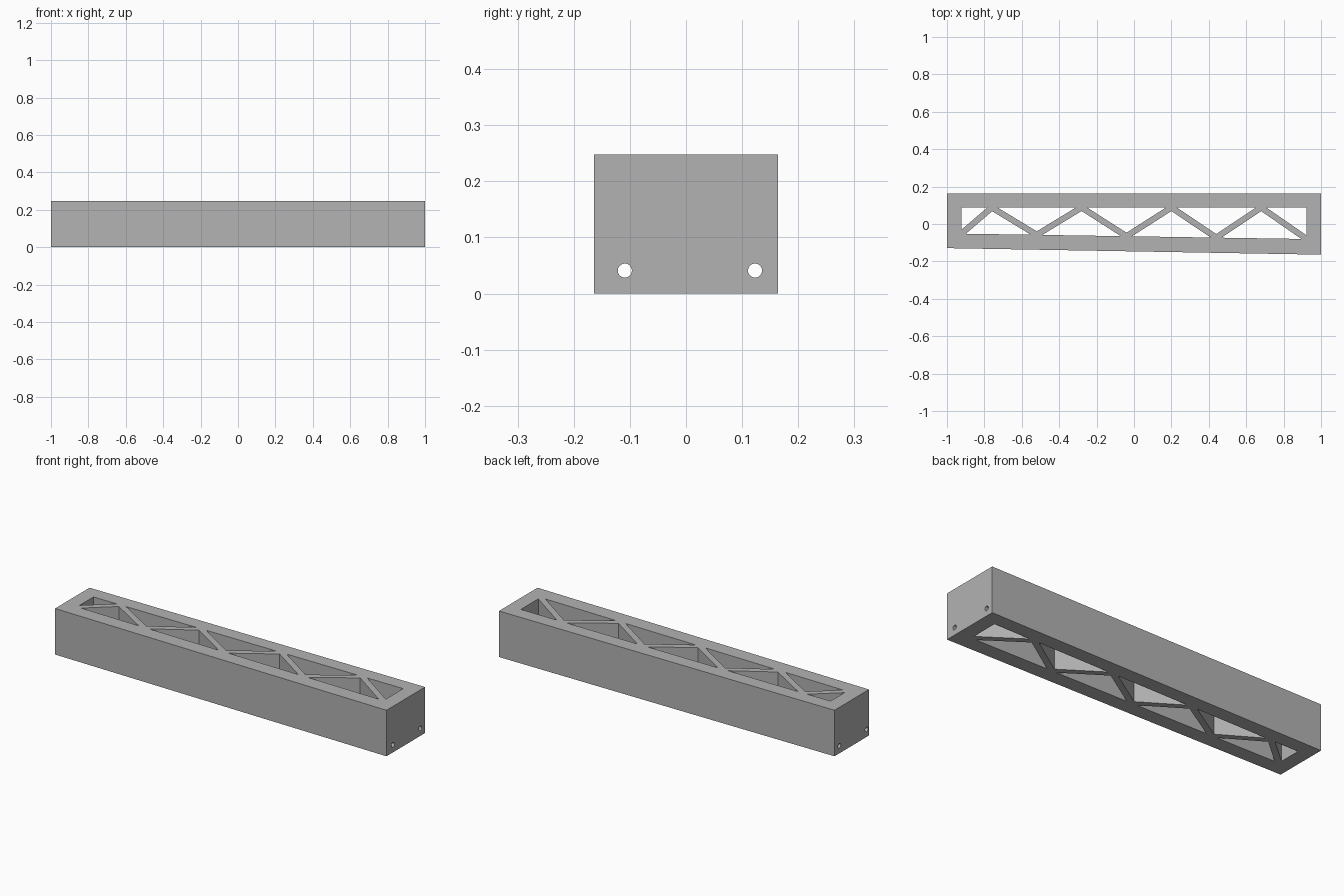
import bpy, bmesh
from mathutils import Vector
from mathutils.geometry import intersect_line_line

cube = bpy.data.objects.get("Cube")
if cube:
    bpy.data.objects.remove(cube, do_unlink=True)

HEIGHT = 0.248
BACK = 0.164            # outer back face
INNER_BACK = 0.088      # inner face of the back wall
END = 0.923             # inner face of the end walls
HALF_STRUT = 0.016

grey = bpy.data.materials.new("plain_grey")
grey.use_nodes = True
grey.diffuse_color = (0.45, 0.45, 0.45, 1)
grey.node_tree.nodes["Principled BSDF"].inputs["Base Color"].default_value = (0.45, 0.45, 0.45, 1)


def prism(name, points, z0, z1):
    """Extrude a flat outline between two heights."""
    bm = bmesh.new()
    face = bm.faces.new([bm.verts.new((p[0], p[1], z0)) for p in points])
    top = bmesh.ops.extrude_face_region(bm, geom=[face])["geom"]
    bmesh.ops.translate(bm, vec=(0, 0, z1 - z0),
                        verts=[v for v in top if isinstance(v, bmesh.types.BMVert)])
    bmesh.ops.recalc_face_normals(bm, faces=bm.faces)
    mesh = bpy.data.meshes.new(name)
    bm.to_mesh(mesh)
    bm.free()
    mesh.materials.append(grey)
    obj = bpy.data.objects.new(name, mesh)
    bpy.context.collection.objects.link(obj)
    return obj


def inset(points, amounts):
    """Move each edge of a triangle inward by its own amount."""
    pts = [Vector((x, y, 0)) for x, y in points]
    centre = sum(pts, Vector()) / 3
    lines = []
    for i, amount in enumerate(amounts):
        a, b = pts[i], pts[(i + 1) % 3]
        side = (b - a).cross(Vector((0, 0, 1))).normalized()
        if side.dot(centre - a) < 0:
            side.negate()
        lines.append((a + side * amount, b + side * amount))
    return [intersect_line_line(*lines[i - 1], *lines[i])[0] for i in range(3)]


def inner_front(x):
    """Inner face of the slanted front wall."""
    return -0.066 - 0.0155 * x


def cut(target, cutter):
    mod = target.modifiers.new(cutter.name, "BOOLEAN")
    mod.operation = "DIFFERENCE"
    mod.solver = "EXACT"
    mod.object = cutter
    cutter.hide_render = True
    cutter.hide_set(True)
    cutter.display_type = "WIRE"


# Solid beam with a slanted front face
beam = prism("truss_beam", [(-1, -0.129), (1, -BACK), (1, BACK), (-1, BACK)], 0, HEIGHT)

# Zigzag nodes alternate between the front and back walls
nodes = [(-END, inner_front(-END))]
for i in range(7):
    x = -0.76 + 0.24 * i
    nodes.append((x, INNER_BACK if i % 2 == 0 else inner_front(x)))
nodes.append((END, inner_front(END)))

# Triangular pockets leave the struts standing between them
pockets = [inset([(-END, INNER_BACK), nodes[0], nodes[1]], (0, HALF_STRUT, 0)),
           inset([(END, INNER_BACK), nodes[-1], nodes[-2]], (0, HALF_STRUT, 0))]
for a, b, c in zip(nodes, nodes[1:], nodes[2:]):
    pockets.append(inset([a, b, c], (HALF_STRUT, HALF_STRUT, 0)))
for i, points in enumerate(pockets):
    cut(beam, prism(f"pocket_cutter_{i + 1}", points, -0.1, HEIGHT + 0.1))

# Two round holes along the full length, one in each long wall
for name, y in (("front_hole_cutter", -0.109), ("back_hole_cutter", 0.123)):
    bpy.ops.mesh.primitive_cylinder_add(vertices=32, radius=0.0125, depth=2.4,
                                        location=(0, y, 0.041), rotation=(0, 1.570796, 0))
    drill = bpy.context.object
    drill.name = name
    drill.data.materials.append(grey)
    cut(beam, drill)

# Apply the cuts and remove the helpers
bpy.context.view_layer.update()
graph = bpy.context.evaluated_depsgraph_get()
finished = bpy.data.meshes.new_from_object(beam.evaluated_get(graph))
cutters = [m.object for m in beam.modifiers]
beam.modifiers.clear()
beam.data = finished
for obj in cutters:
    bpy.data.objects.remove(obj, do_unlink=True)

# Smooth hole walls with sharp edges elsewhere
bpy.context.view_layer.objects.active = beam
beam.select_set(True)
bpy.ops.object.shade_smooth_by_angle()
